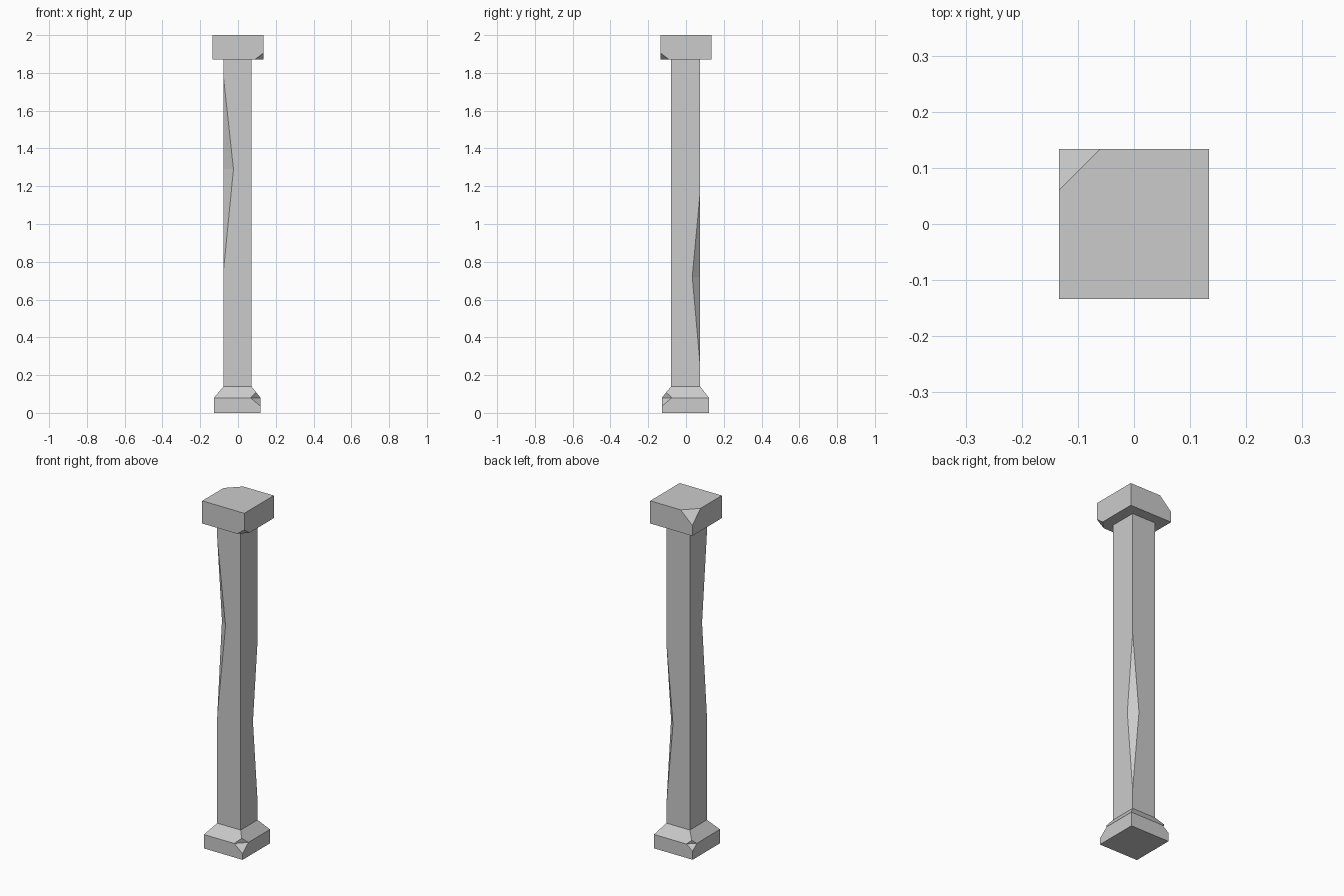
import bpy, bmesh
from mathutils import Vector

cube = bpy.data.objects.get("Cube")
if cube:
    bpy.data.objects.remove(cube, do_unlink=True)

stone = bpy.data.materials.new("grey stone")
stone.use_nodes = True
GREY = (0.6, 0.6, 0.6, 1)
stone.diffuse_color = GREY
stone.node_tree.nodes["Principled BSDF"].inputs["Base Color"].default_value = GREY


def ring(x0, x1, y0, y1, z):
    return [(x0, y0, z), (x1, y0, z), (x1, y1, z), (x0, y1, z)]


def block(name, *rings):
    """Square-sided solid lofted through rectangular rings."""
    bm = bmesh.new()
    loops = [[bm.verts.new(p) for p in r] for r in rings]
    bm.faces.new(loops[0][::-1])
    bm.faces.new(loops[-1])
    for a, b in zip(loops, loops[1:]):
        for i in range(4):
            j = (i + 1) % 4
            bm.faces.new((a[i], a[j], b[j], b[i]))
    return finish(name, bm)


def finish(name, bm):
    bmesh.ops.recalc_face_normals(bm, faces=bm.faces)
    mesh = bpy.data.meshes.new(name)
    bm.to_mesh(mesh)
    bm.free()
    mesh.materials.append(stone)
    obj = bpy.data.objects.new(name, mesh)
    bpy.context.collection.objects.link(obj)
    return obj


def notch(obj, corner, cut_x, cut_y, up, down):
    """Chip a vertical corner with two facets that meet in a level crease."""
    p = Vector(corner)
    a, b = p + Vector((cut_x, 0, 0)), p + Vector((0, cut_y, 0))
    mid = (a + b) / 2
    bm = bmesh.new()
    points = [a + (a - b), b + (b - a)]
    points += [mid + (q - mid) * 2 for q in (p + Vector(up), p + Vector(down))]
    points.append(mid + (p - mid) * 3)
    for q in points:
        bm.verts.new(q)
    bmesh.ops.convex_hull(bm, input=bm.verts[:])
    cutter = finish("cutter", bm)
    cutter.hide_render = True
    mod = obj.modifiers.new("chip", 'BOOLEAN')
    mod.operation, mod.solver, mod.object = 'DIFFERENCE', 'EXACT', cutter
    bpy.context.view_layer.objects.active = obj
    bpy.ops.object.modifier_apply(modifier=mod.name)
    bpy.data.objects.remove(cutter, do_unlink=True)


def slice_corner(obj, corner, dx, dy, dz):
    """Cut off one corner with a single flat facet."""
    p = Vector(corner)
    a, b, c = (p + Vector(d) for d in ((dx, 0, 0), (0, dy, 0), (0, 0, dz)))
    normal = (b - a).cross(c - a)
    if normal.dot(p - a) < 0:
        normal.negate()
    bm = bmesh.new()
    bm.from_mesh(obj.data)
    cut = bmesh.ops.bisect_plane(bm, geom=bm.verts[:] + bm.edges[:] + bm.faces[:],
                                 plane_co=a, plane_no=normal, clear_outer=True)
    edges = [e for e in cut["geom_cut"] if isinstance(e, bmesh.types.BMEdge)]
    bmesh.ops.holes_fill(bm, edges=edges)
    bmesh.ops.recalc_face_normals(bm, faces=bm.faces)
    bm.to_mesh(obj.data)
    bm.free()


# Base: low plinth with a sloped top, chipped at two opposite corners
L, R, F, B = -0.127, 0.119, -0.128, 0.121
SL, SR, SF, SB = -0.077, 0.072, -0.079, 0.075
base = block("base", ring(L, R, F, B, 0), ring(L, R, F, B, 0.08),
             ring(SL, SR, SF, SB, 0.14))
notch(base, (R, F, 0.08), -0.053, 0.053, (-0.023, 0.023, 0.03), (0, 0, -0.045))
notch(base, (L, B, 0.08), 0.04, -0.04, (0.017, -0.016, 0.02), (0, 0, -0.03))

# Shaft: square post with a long worn chip on two opposite edges
shaft = block("shaft", ring(SL, SR, SF, SB, 0.14), ring(SL, SR, SF, SB, 1.87))
notch(shaft, (SL, SF, 1.29), 0.053, 0.043, (0, 0, 0.49), (0, 0, -0.54))
notch(shaft, (SR, SB, 0.72), -0.042, -0.042, (0, 0, 0.45), (0, 0, -0.47))

# Capital: square block with one upper and one lower corner broken off
H = 0.134
capital = block("capital", ring(-H, H, -H, H, 1.87), ring(-H, H, -H, H, 2))
slice_corner(capital, (-H, H, 2), 0.074, -0.074, -0.07)
slice_corner(capital, (H, -H, 1.87), -0.046, 0.046, 0.035)
